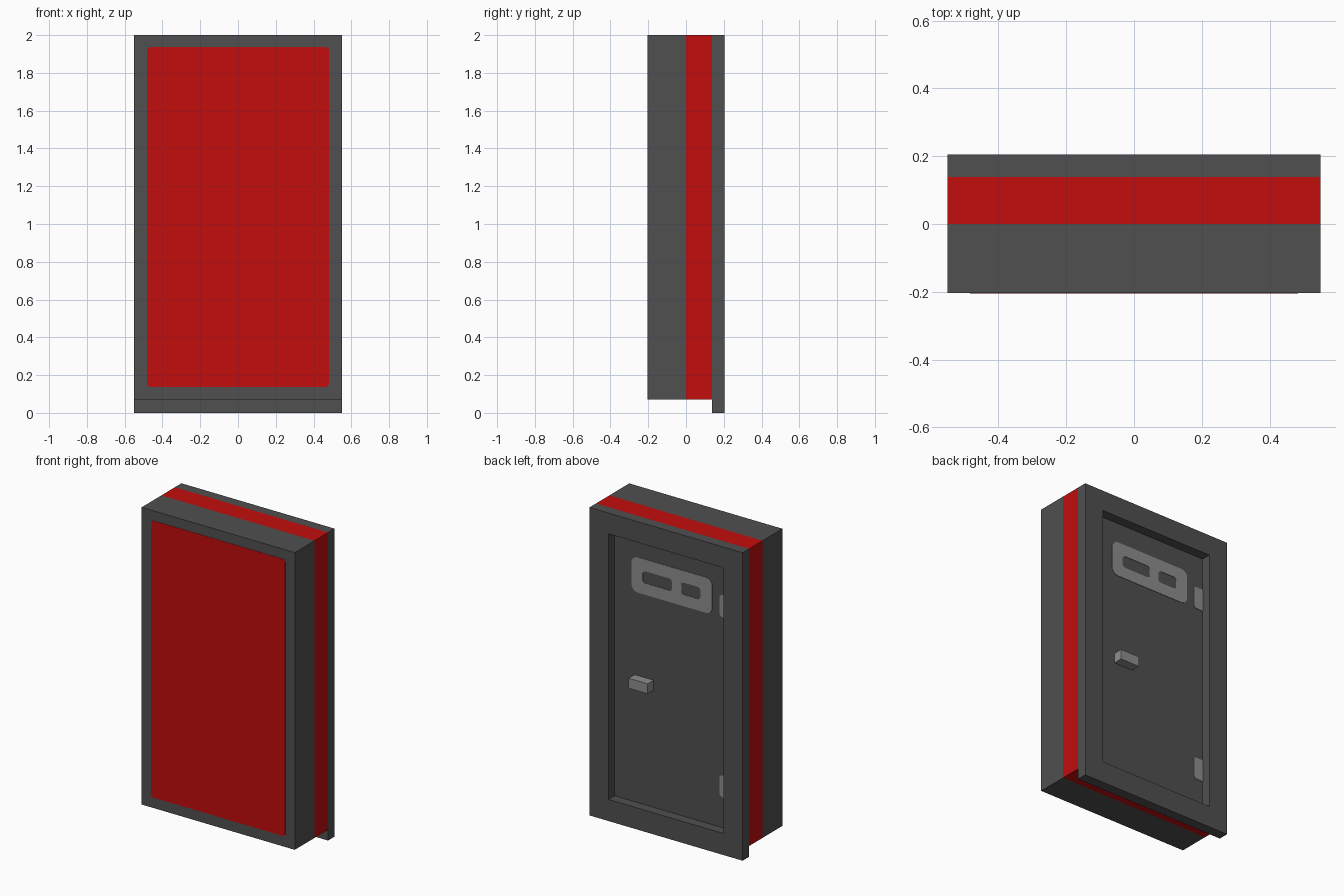
import bpy
import math

cube = bpy.data.objects.get("Cube")
if cube:
    bpy.data.objects.remove(cube, do_unlink=True)


def material(name, rgb):
    mat = bpy.data.materials.new(name)
    mat.use_nodes = True
    colour = (*rgb, 1)
    mat.diffuse_color = colour
    mat.node_tree.nodes["Principled BSDF"].inputs["Base Color"].default_value = colour
    return mat


GREY = material("dark grey", (0.08, 0.08, 0.08))
RED = material("red", (0.54, 0.004, 0.004))
LIGHT = material("light grey", (0.27, 0.27, 0.27))


def outline(x0, x1, z0, z1, radius=0.0, steps=5):
    """Rectangle outline, with rounded corners when radius is set."""
    if not radius:
        return [(x1, z1), (x0, z1), (x0, z0), (x1, z0)]
    centres = [(x1 - radius, z1 - radius), (x0 + radius, z1 - radius),
               (x0 + radius, z0 + radius), (x1 - radius, z0 + radius)]
    points = []
    for corner, (cx, cz) in enumerate(centres):
        for i in range(steps + 1):
            a = math.pi / 2 * (corner + i / steps)
            points.append((cx + radius * math.cos(a), cz + radius * math.sin(a)))
    return points


def slab(name, y0, y1, mat, *outlines):
    """Upright slab between two depths; extra outlines become holes."""
    curve = bpy.data.curves.new(name, "CURVE")
    curve.dimensions = "2D"
    curve.fill_mode = "BOTH"
    curve.extrude = (y1 - y0) / 2
    for points in outlines:
        spline = curve.splines.new("POLY")
        spline.points.add(len(points) - 1)
        for point, (x, z) in zip(spline.points, points):
            point.co = (x, z, 0, 1)
        spline.use_cyclic_u = True
        spline.use_smooth = False
    curve.materials.append(mat)
    obj = bpy.data.objects.new(name, curve)
    bpy.context.collection.objects.link(obj)
    obj.location.y = (y0 + y1) / 2
    obj.rotation_euler.x = math.pi / 2
    bpy.ops.object.select_all(action="DESELECT")
    obj.select_set(True)
    bpy.context.view_layer.objects.active = obj
    bpy.ops.object.convert(target="MESH")
    bpy.ops.object.shade_flat()
    return obj


W = 0.55       # half width
BASE = 0.07    # underside of the body
DOOR = 0.142   # outer face of the door

# Body layers
body = outline(-W, W, BASE, 2)
slab("front_shell", -0.203, 0, GREY, body)
slab("middle_band", 0, 0.138, RED, body)
slab("front_panel", -0.205, -0.2, RED, outline(-0.483, 0.483, 0.138, 1.936, 0.022))

# Door frame and recessed door
slab("door_frame", 0.138, 0.205, GREY, outline(-W, W, 0, 2),
     outline(-0.413, 0.413, 0.14, 1.865))
slab("door", 0.136, DOOR, GREY, outline(-0.43, 0.43, 0.12, 1.88))

# Window plate with two slots
slab("window_plate", DOOR - 0.001, DOOR + 0.003, LIGHT,
     outline(-0.29, 0.29, 1.505, 1.735, 0.045),
     outline(0, 0.21, 1.58, 1.658, 0.02),
     outline(-0.205, -0.068, 1.58, 1.658, 0.02))

# Hinges, partly tucked behind the frame
for name, z in (("lower_hinge", 0.41), ("upper_hinge", 1.58)):
    slab(name, DOOR - 0.001, DOOR + 0.003, LIGHT,
         outline(-0.46, -0.342, z - 0.073, z + 0.073, 0.025))

# Handle
slab("handle", DOOR - 0.001, 0.203, LIGHT, outline(0.133, 0.27, 0.9, 0.965))
